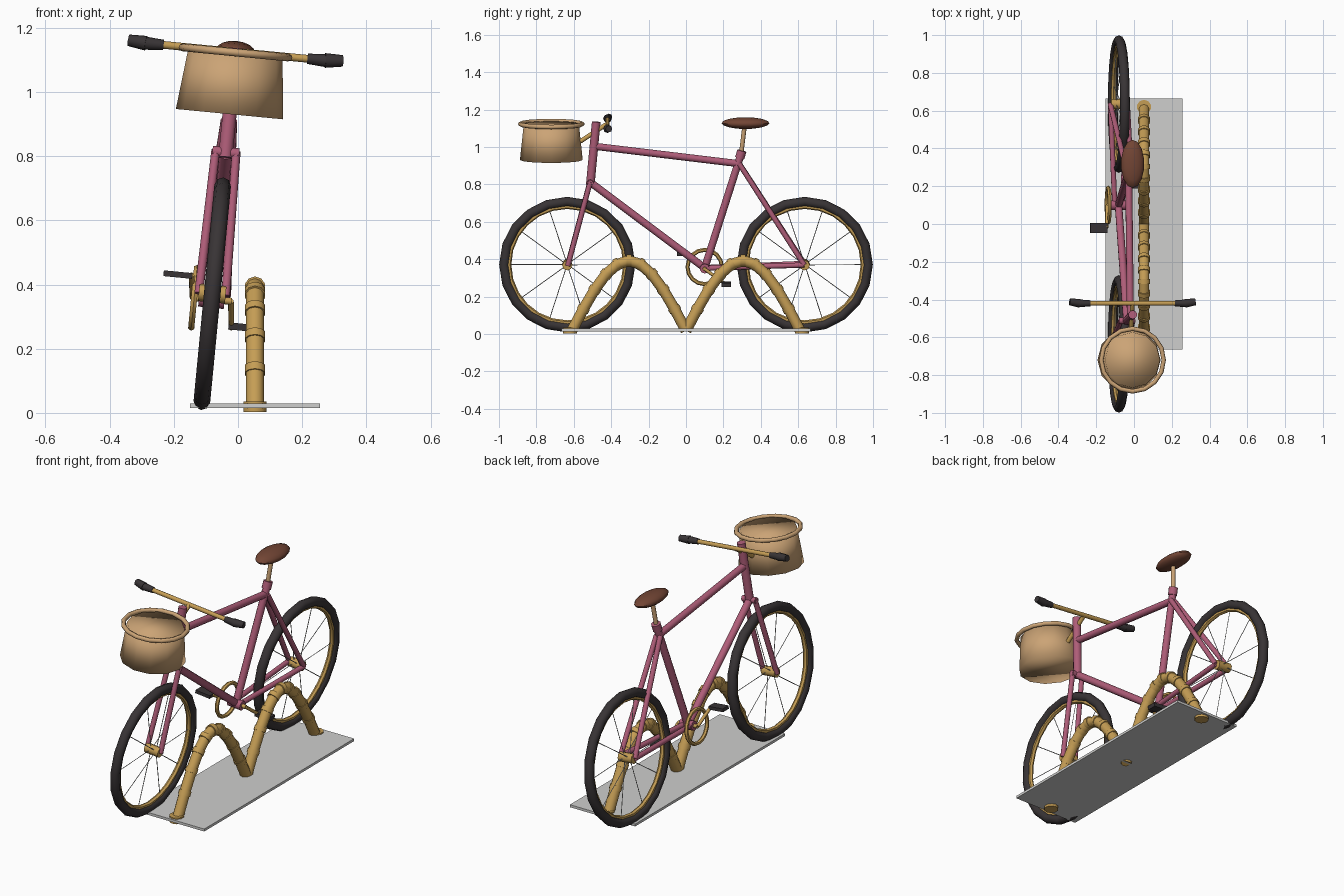
import bpy, bmesh, math
from mathutils import Matrix, Vector

cube = bpy.data.objects.get("Cube")
if cube:
    bpy.data.objects.remove(cube)


def material(name, r, g, b):
    m = bpy.data.materials.new(name)
    m.use_nodes = True
    m.diffuse_color = (r, g, b, 1)
    m.node_tree.nodes["Principled BSDF"].inputs["Base Color"].default_value = (r, g, b, 1)
    return m


RUBBER = material("black rubber", .04, .034, .036)
PINK = material("pink paint", .43, .11, .19)
GOLD = material("gold metal", .56, .34, .09)
TAN = material("tan wicker", .6, .37, .18)
BROWN = material("brown leather", .17, .06, .035)
GREY = material("light grey", .62, .62, .61)

# The bicycle leans towards the rack
LEAN = (Matrix.Translation((-.115, 0, .01)) @ Matrix.Rotation(math.radians(5.5), 4, 'Y')
        @ Matrix.Translation((0, 0, -.01)))
UPRIGHT = Matrix.Identity(4)


def finish(name, bm, mat, place=LEAN, angle=48):
    mesh = bpy.data.meshes.new(name)
    bmesh.ops.recalc_face_normals(bm, faces=bm.faces)
    bm.to_mesh(mesh)
    bm.free()
    mesh.materials.append(mat)
    mesh.shade_smooth()
    mesh.set_sharp_from_angle(angle=math.radians(angle))
    ob = bpy.data.objects.new(name, mesh)
    ob.matrix_world = place
    bpy.context.collection.objects.link(ob)
    return ob


def add_rod(bm, a, b, r, r2=None, sides=10):
    a, b = Vector(a), Vector(b)
    d = b - a
    m = Matrix.Translation((a + b) / 2) @ d.to_track_quat('Z', 'Y').to_matrix().to_4x4()
    bmesh.ops.create_cone(bm, cap_ends=True, segments=sides, radius1=r,
                          radius2=r if r2 is None else r2, depth=d.length, matrix=m)


def rods(name, mat, segments, r, sides=10, place=LEAN):
    bm = bmesh.new()
    for a, b in segments:
        add_rod(bm, a, b, r, sides=sides)
    return finish(name, bm, mat, place)


def ring(name, mat, centre, axis, major, minor, count, sides=8):
    bm = bmesh.new()
    rows = []
    turn = Vector(axis).to_track_quat('Z', 'Y')
    for i in range(count):
        u = math.tau * i / count
        row = []
        for j in range(sides):
            v = math.tau * j / sides
            w = major + minor * math.cos(v)
            p = Vector((w * math.cos(u), w * math.sin(u), minor * math.sin(v)))
            row.append(bm.verts.new(Vector(centre) + turn @ p))
        rows.append(row)
    for i in range(count):
        a, b = rows[i], rows[(i + 1) % count]
        for j in range(sides):
            k = (j + 1) % sides
            bm.faces.new((a[j], b[j], b[k], a[k]))
    return finish(name, bm, mat)


def box(name, mat, centre, size, place=LEAN):
    bm = bmesh.new()
    bmesh.ops.create_cube(bm, size=1, matrix=Matrix.Translation(centre) @ Matrix.Diagonal((*size, 1)))
    return finish(name, bm, mat, place)


def pair(x1, a, x2, b):
    return [((s * x1, *a), (s * x2, *b)) for s in (-1, 1)]


# Wheels
for label, y in (("front", -.635), ("rear", .635)):
    c = Vector((0, y, .373))
    ring(label + "_tire", RUBBER, c, (1, 0, 0), .338, .026, 20)
    ring(label + "_rim", GOLD, c, (1, 0, 0), .312, .013, 24, 6)
    rods(label + "_hub", GOLD, [(c - Vector((.042, 0, 0)), c + Vector((.042, 0, 0)))], .027, 8)
    spokes = []
    for i in range(10):
        t = math.tau * i / 10
        spokes.append((c + Vector((.015 * (-1) ** i, 0, 0)),
                       c + Vector((0, math.cos(t), math.sin(t))) * .312 - c * .312 + c * .312))
    spokes = [(a, c + Vector((0, math.cos(math.tau * i / 10), math.sin(math.tau * i / 10))) * .312)
              for i, (a, _) in enumerate(spokes)]
    rods(label + "_spokes", GREY, spokes, .0022, 4)

# Frame
seat_joint, crank = (.285, .915), (.10, .355)
rods("head_tube", PINK, [((0, -.512, .80), (0, -.48, 1.14))], .023)
rods("top_tube", PINK, [((0, -.485, 1.008), (0, *seat_joint))], .019)
rods("down_tube", PINK, [((0, -.505, .81), (0, *crank))], .020)
rods("seat_tube", PINK, [((0, *crank), (0, .297, .975))], .020)
rods("seat_collar", PINK, [((0, .287, .945), (0, .299, .985))], .025)
rods("bottom_bracket", PINK, [((-.04, *crank), (.04, *crank))], .026)
rods("fork_crown", PINK, [((-.042, -.512, .815), (.042, -.512, .815))], .017)
rods("fork_legs", PINK, pair(.032, (-.512, .82), .042, (-.632, .37)), .014)
rods("seat_stays", PINK, pair(.012, seat_joint, .045, (.632, .375)), .014)
rods("chain_stays", PINK, pair(.02, crank, .045, (.632, .375)), .014)

# Seat
rods("seat_post", TAN, [((0, .295, .97), (0, .313, 1.115))], .012)
bm = bmesh.new()
bmesh.ops.create_uvsphere(bm, u_segments=14, v_segments=8, radius=1,
                          matrix=Matrix.Translation((0, .318, 1.133)) @ Matrix.Diagonal((.062, .128, .031, 1)))
finish("seat", bm, BROWN)

# Handlebar
rods("handlebar", GOLD, [((-.30, -.42, 1.13), (.30, -.42, 1.13))], .012)
rods("stem", GOLD, [((0, -.565, 1.035), (0, -.42, 1.13))], .012)
for label, s in (("right", -1), ("left", 1)):
    bm = bmesh.new()
    add_rod(bm, (s * .225, -.42, 1.13), (s * .29, -.42, 1.13), .016, .021, 8)
    add_rod(bm, (s * .28, -.42, 1.13), (s * .335, -.412, 1.134), .023, .018, 8)
    finish(label + "_grip", bm, RUBBER)

# Basket, wider at the bottom, with a loose hoop at the top
bm = bmesh.new()
add_rod(bm, (0, -.72, .935), (0, -.72, 1.13), .168, .147, 12)
finish("basket", bm, TAN, angle=100)
ring("basket_rim", TAN, (0, -.72, 1.128), (0, 0, 1), .166, .012, 16)

# Chainring, crank arms and pedals
ring("chainring", GOLD, (-.055, *crank), (1, 0, 0), .092, .011, 16, 6)
rods("crank_axle", GOLD, [((-.062, *crank), (.062, *crank))], .011)
rods("crank_arms", GOLD, [((-.06, *crank), (-.07, -.02, .425)),
                          ((.06, *crank), (.07, .215, .272))], .009, 8)
box("right_pedal", RUBBER, (-.112, -.022, .422), (.09, .052, .018))
box("left_pedal", RUBBER, (.105, .215, .278), (.09, .052, .022))

# Ground plate and bicycle rack
box("ground_plate", GREY, (.053, 0, .022), (.406, 1.33, .014), UPRIGHT)
STEPS = 20
path = []
for i in range(STEPS + 1):
    y = -.61 + 1.22 * i / STEPS
    path.append(Vector((.053, y, .018 + .374 * abs(math.sin(math.pi * y / .61)))))
rods("rack_tube", GOLD, list(zip(path, path[1:])), .029, 10, UPRIGHT)
collars = []
for a, b, c in zip(path, path[1:], path[2:]):
    d = (c - a).normalized() * .013
    if abs(b.y) > .01:
        collars.append((b - d, b + d))
rods("rack_collars", GOLD, collars, .033, 10, UPRIGHT)
rods("rack_feet", GOLD, [((.053, y, .002), (.053, y, .036)) for y in (-.62, .62)], .038, 10, UPRIGHT)
